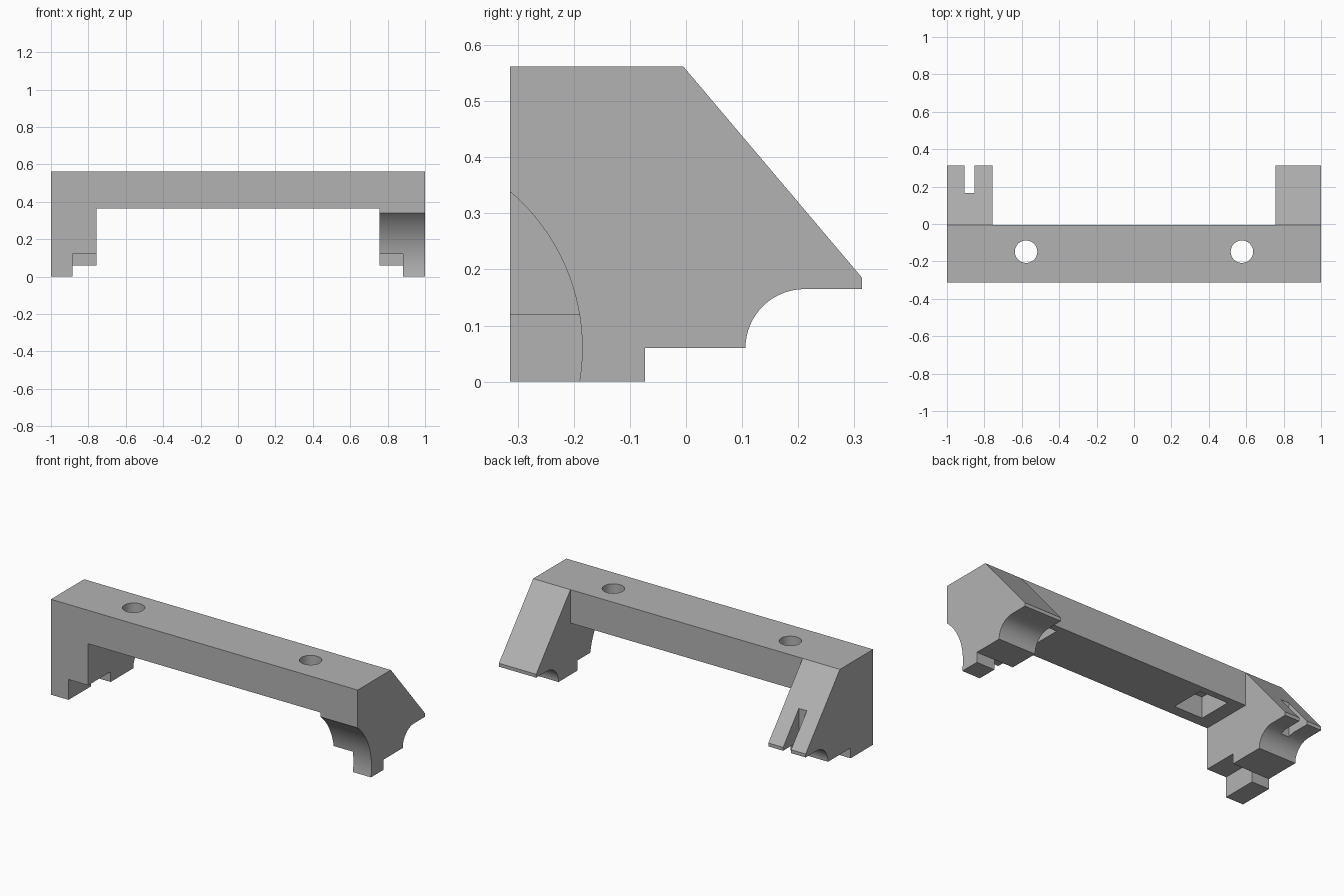
import bpy, bmesh
from math import cos, sin, pi, radians
from mathutils import Matrix

cube = bpy.data.objects.get("Cube")
if cube:
    bpy.data.objects.remove(cube, do_unlink=True)

grey = bpy.data.materials.new("plain_grey")
grey.use_nodes = True
tone = (0.45, 0.45, 0.45, 1)
grey.diffuse_color = tone
grey.node_tree.nodes["Principled BSDF"].inputs["Base Color"].default_value = tone


def add_object(name, bm):
    bmesh.ops.recalc_face_normals(bm, faces=bm.faces)
    mesh = bpy.data.meshes.new(name)
    bm.to_mesh(mesh)
    bm.free()
    mesh.materials.append(grey)
    obj = bpy.data.objects.new(name, mesh)
    bpy.context.collection.objects.link(obj)
    return obj


def prism(name, profile, x0, x1):
    """Extrude a (y, z) profile along x."""
    bm = bmesh.new()
    face = bm.faces.new([bm.verts.new((x0, y, z)) for y, z in profile])
    new = bmesh.ops.extrude_face_region(bm, geom=[face])["geom"]
    verts = [v for v in new if isinstance(v, bmesh.types.BMVert)]
    bmesh.ops.translate(bm, verts=verts, vec=(x1 - x0, 0, 0))
    return add_object(name, bm)


def box(name, x0, x1, y0, y1, z0, z1):
    return prism(name, [(y0, z0), (y1, z0), (y1, z1), (y0, z1)], x0, x1)


def cylinder(name, x, y, radius):
    bm = bmesh.new()
    bmesh.ops.create_cone(bm, cap_ends=True, segments=48, radius1=radius, radius2=radius,
                          depth=2, matrix=Matrix.Translation((x, y, 0)))
    return add_object(name, bm)


def cut(target, cutter):
    mod = target.modifiers.new("cut", "BOOLEAN")
    mod.operation, mod.solver, mod.object = "DIFFERENCE", "EXACT", cutter
    bpy.context.view_layer.update()
    old = target.data
    graph = bpy.context.evaluated_depsgraph_get()
    target.data = bpy.data.meshes.new_from_object(target.evaluated_get(graph))
    target.modifiers.clear()
    bpy.data.meshes.remove(old)
    bpy.data.objects.remove(cutter, do_unlink=True)


# Full-width side profile: foot, rear scoop, lip, sloping back
FRONT, BACK, BEAM_BACK, TOP, SOLE = -0.314, 0.314, -0.005, 0.562, 0.06
scoop = [(0.211 - 0.105 * cos(a), SOLE + 0.105 * sin(a))
         for a in (i * pi / 32 for i in range(17))]
profile = [(FRONT, 0), (-0.073, 0), (-0.073, SOLE)] + scoop + [
    (BACK, 0.165), (BACK, 0.185), (BEAM_BACK, TOP), (FRONT, TOP)]
body = prism("bracket_body", profile, -1, 1)

# Open the middle, leaving the beam between the two legs
middle = [(-1, -1), (1, -1), (1, 1), (BEAM_BACK, 1), (BEAM_BACK, 0.365), (-1, 0.365)]
cut(body, prism("middle_cutter", middle, -0.757, 0.757))

# Steps on the inner side of each foot, leaving an outer peg
cut(body, box("right_step", -0.885, -0.7, -1, -0.105, -1, 0.12))
cut(body, box("right_sole", -0.885, -0.7, -0.2, -0.04, -1, SOLE))
cut(body, box("right_peg_end", -1.1, -0.8, -0.105, -0.04, -1, SOLE))
cut(body, box("left_step", 0.7, 0.882, -1, -0.073, -1, 0.12))

# Round hollow in the front of the left leg
hollow = [(-0.5515 + 0.3665 * cos(a), SOLE + 0.3665 * sin(a))
          for a in (radians(i * 3) for i in range(120))]
cut(body, prism("front_hollow", hollow, 0.7, 1.1))

# Slot in the back of the right leg
cut(body, box("rear_slot", -0.905, -0.853, 0.167, 1, -1, 1))

# Bolt holes with square pockets under the beam
for x in (-0.577, 0.577):
    cut(body, cylinder("bolt_hole", x, -0.148, 0.06))
    cut(body, box("nut_pocket", x - 0.093, x + 0.093, -0.25, -0.046, 0.2, 0.49))

bpy.context.view_layer.objects.active = body
body.select_set(True)
bpy.ops.object.shade_smooth_by_angle(angle=radians(30))
